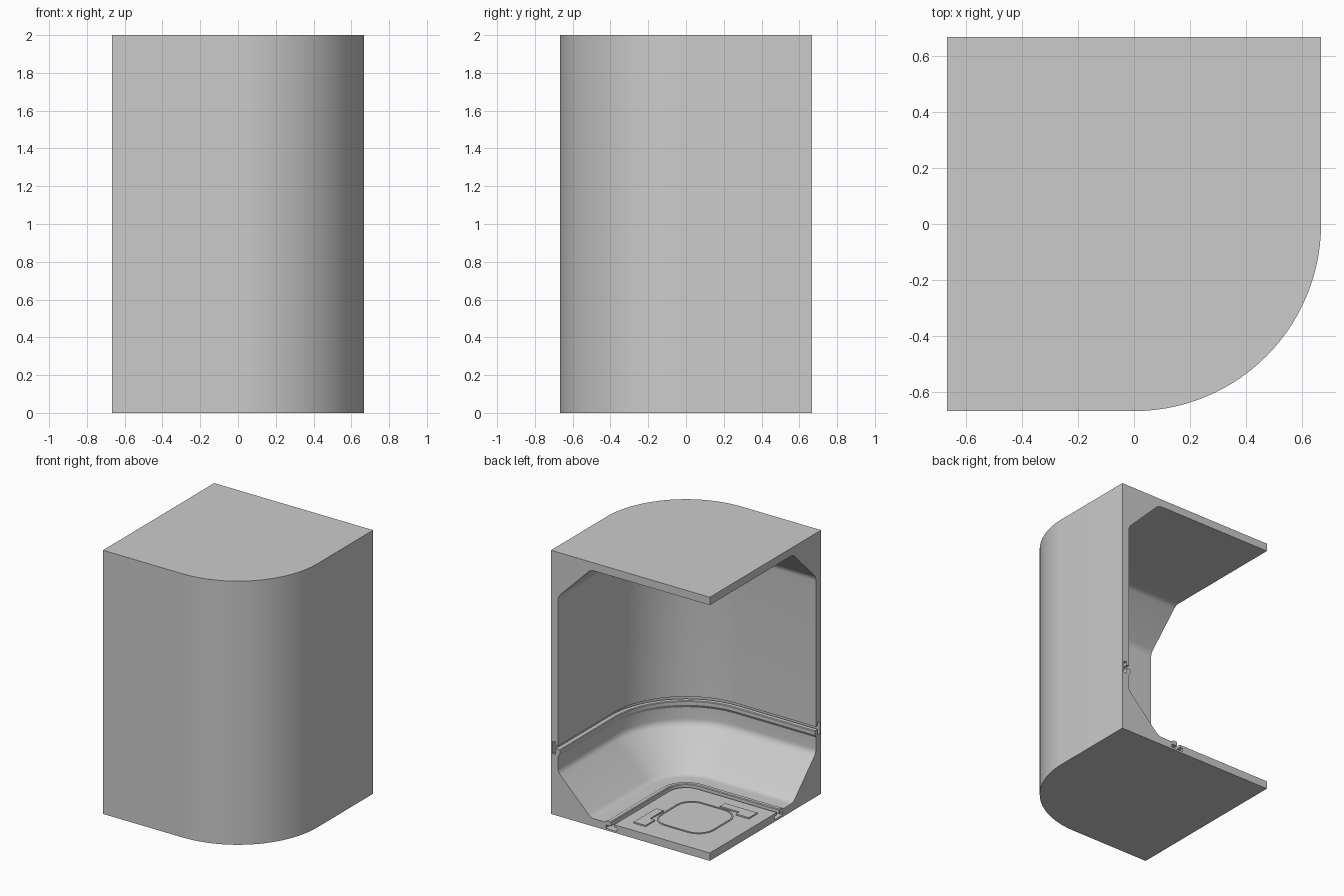
import bpy, bmesh, math
from mathutils import Vector

if "Cube" in bpy.data.objects:
    bpy.data.objects.remove(bpy.data.objects["Cube"])

R = 2 / 3      # half footprint and outer corner radius
T = 0.06       # slab and wall thickness
H = 2.0


def finish(bm, name):
    bmesh.ops.remove_doubles(bm, verts=bm.verts, dist=1e-5)
    bmesh.ops.recalc_face_normals(bm, faces=bm.faces)
    me = bpy.data.meshes.new(name)
    bm.to_mesh(me)
    bm.free()
    ob = bpy.data.objects.new(name, me)
    bpy.context.collection.objects.link(ob)
    return ob


def fillet(a, b, c, cut=0.03, n=4):
    """Round corner b between a and c."""
    a, b, c = Vector(a), Vector(b), Vector(c)
    p = b + (a - b).normalized() * cut
    q = b + (c - b).normalized() * cut
    return [tuple(p.lerp(b, t).lerp(b.lerp(q, t), t)) for t in [i / n for i in range(n + 1)]]


def station_points(d):
    """Path at distance d inside the outer wall: straight, quarter turn, straight."""
    r, n = R - d, 28
    pts = [(-R, -r)]
    for i in range(n + 1):
        a = -math.pi / 2 + math.pi / 2 * i / n
        pts.append((r * math.cos(a), r * math.sin(a)))
    return pts + [(r, R)]


# Cross-section as (distance from outer wall, height)
floor_slot = [(.53, .06), (.53, .04), (.555, .04), (.555, .015), (.46, .015),
              (.46, .04), (.505, .04), (.505, .07), (.5, .075), (.475, .075), (.45, .06)]
wall_slot = [(z, d) for d, z in reversed(floor_slot)]
inner = [(R, T)] + floor_slot
inner += fillet((.45, T), (.335, T), (T, .335))
inner += fillet((.335, T), (T, .335), (T, .45))
inner += wall_slot
inner += fillet((T, 1.5), (T, H - .335), (.335, H - T))
inner += fillet((T, H - .335), (.335, H - T), (R, H - T))
inner += [(R, H - T)]
outer = [(R, H), (0, H), (0, 0), (R, 0)]
profile = inner + outer

# Curved shell: floor, cove, wall and ceiling in one sweep
bm = bmesh.new()
cols = [[bm.verts.new((x, y, z)) for x, y in station_points(d)] for d, z in profile]
for i in range(len(profile) - 1):
    if i == len(inner) - 1:
        continue
    for j in range(len(cols[0]) - 1):
        bm.faces.new((cols[i][j], cols[i][j + 1], cols[i + 1][j + 1], cols[i + 1][j]))
for j in (0, -1):
    bm.faces.new([c[j] for c in cols])
# Square remainder of the floor and ceiling slabs
corners = [(0, 0), (0, R), (-R, R), (-R, 0)]
for z0, z1 in ((0, T), (H - T, H)):
    lo = [bm.verts.new((x, y, z0)) for x, y in corners]
    hi = [bm.verts.new((x, y, z1)) for x, y in corners]
    bm.faces.new(lo)
    bm.faces.new(hi)
    for k in (1, 2):
        bm.faces.new((lo[k], lo[k + 1], hi[k + 1], hi[k]))
shell = finish(bm, "corridor_corner_shell")
bpy.context.view_layer.objects.active = shell
shell.select_set(True)
bpy.ops.object.shade_smooth_by_angle(angle=math.radians(30))


def rounded_square(cx, cy, half, rad, n=8):
    pts = []
    for q, (sx, sy) in enumerate(((1, 1), (-1, 1), (-1, -1), (1, -1))):
        for i in range(n + 1):
            a = math.pi / 2 * (q + i / n)
            pts.append((cx + sx * (half - rad) + rad * math.cos(a),
                        cy + sy * (half - rad) + rad * math.sin(a)))
    return pts


# Thin raised outline of the floor hatch
bm = bmesh.new()
loops = []
for half, rad, z in ((.225, .13, T), (.225, .13, T + .005), (.213, .118, T + .005), (.213, .118, T)):
    loops.append([bm.verts.new((x, y, z)) for x, y in rounded_square(-.255, .255, half, rad)])
n = len(loops[0])
for a, b in zip(loops, loops[1:]):
    for k in range(n):
        bm.faces.new((a[k], a[(k + 1) % n], b[(k + 1) % n], b[k]))
finish(bm, "floor_hatch_outline")

# L-shaped latch plates, mirrored across the diagonal
latch = [(.04, .3), (.04, .57), (-.06, .57), (-.06, .46), (-.02, .46), (-.02, .3)]
for name, pts in (("latch_back", latch), ("latch_left", [(-y, -x) for x, y in latch])):
    bm = bmesh.new()
    face = bm.faces.new([bm.verts.new((x, y, T - .002)) for x, y in pts])
    ext = bmesh.ops.extrude_face_region(bm, geom=[face])
    top = [v for v in ext["geom"] if isinstance(v, bmesh.types.BMVert)]
    bmesh.ops.translate(bm, verts=top, vec=(0, 0, .012))
    finish(bm, name)
